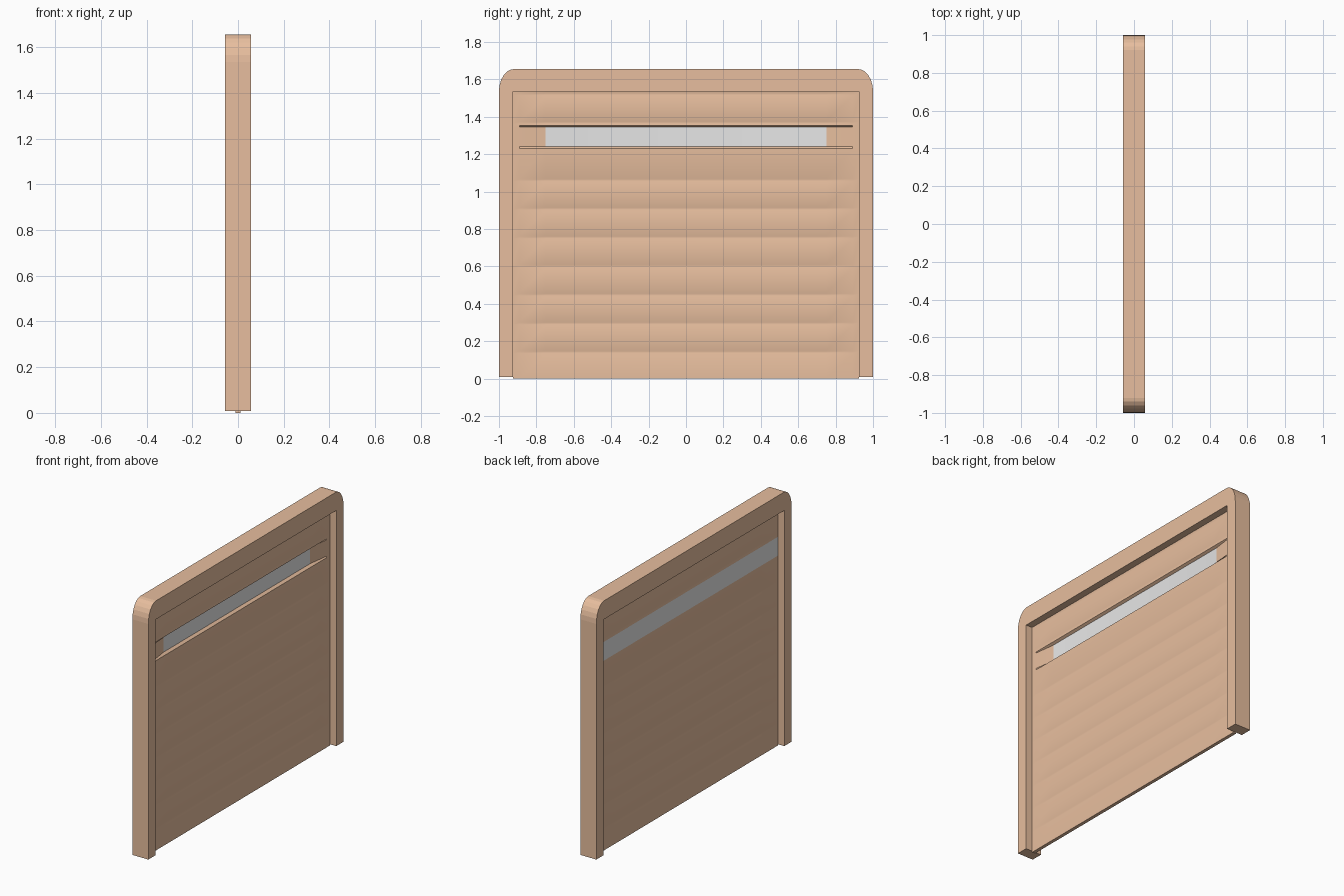
import bpy, bmesh, math

if "Cube" in bpy.data.objects:
    bpy.data.objects.remove(bpy.data.objects["Cube"])

def material(name, rgb):
    m = bpy.data.materials.new(name)
    m.diffuse_color = (*rgb, 1)
    m.use_nodes = True
    m.node_tree.nodes["Principled BSDF"].inputs["Base Color"].default_value = m.diffuse_color
    return m

TAN = material("tan paint", (0.80, 0.515, 0.342))
GREY = material("window grey", (0.80, 0.80, 0.80))

def make_object(name, bm, mats):
    bmesh.ops.recalc_face_normals(bm, faces=bm.faces[:])
    me = bpy.data.meshes.new(name)
    bm.to_mesh(me)
    bm.free()
    for m in mats:
        me.materials.append(m)
    ob = bpy.data.objects.new(name, me)
    bpy.context.collection.objects.link(ob)
    return ob

# Door surround: U-shaped profile with rounded upper corners, extruded in x
HALF_DEPTH, OPEN_Y, OPEN_Z, TOP, BASE = 0.057, 0.925, 1.535, 1.655, 0.008
half = [(OPEN_Y, OPEN_Z), (OPEN_Y, BASE), (1, BASE)]
for i in range(7):
    a = math.radians(15 * i)
    half.append((0.92 + 0.08 * math.cos(a), OPEN_Z + 0.12 * math.sin(a)))
outline = half + [(-y, z) for y, z in reversed(half)]
bm = bmesh.new()
face = bm.faces.new([bm.verts.new((-HALF_DEPTH, y, z)) for y, z in outline])
ext = bmesh.ops.extrude_face_region(bm, geom=[face])
moved = [g for g in ext["geom"] if isinstance(g, bmesh.types.BMVert)]
bmesh.ops.translate(bm, verts=moved, vec=(2 * HALF_DEPTH, 0, 0))
make_object("door_frame", bm, [TAN])

# Door panel: a grid of rows and columns on each side, with tapered grooves
THICK, PITCH, GROOVE = 0.011, 0.1533, 0.003
columns = [-OPEN_Y, -0.89, -0.75, 0.75, 0.89, OPEN_Y]
rows = [(0, 0, 0)]                      # height, front depth, back depth
for k in range(1, 11):
    z = PITCH * k
    if k == 8:                          # window recess replaces this groove
        rows += [(1.23, 0, 0), (1.24, 0.019, 0), (1.345, 0.019, 0), (1.352, 0, 0)]
    else:
        rows += [(z - 0.024, 0, 0), (z - 0.017, GROOVE, GROOVE),
                 (z - 0.007, GROOVE, GROOVE), (z, 0, 0)]
rows.append((OPEN_Z, 0, 0))

bm = bmesh.new()

def grid(side):
    verts = []
    for z, front, back in rows:
        depth = front if side > 0 else back
        verts.append([bm.verts.new((side * (THICK - (depth if abs(y) < 0.8 else 0)), y, z))
                      for y in columns])
    for r in range(len(rows) - 1):
        for c in range(len(columns) - 1):
            f = bm.faces.new((verts[r][c], verts[r][c + 1],
                              verts[r + 1][c + 1], verts[r + 1][c]))
            z0, z1 = rows[r][0], rows[r + 1][0]
            if side > 0:
                glass = z0 == 1.24 and c == 2
            else:
                glass = z0 >= 1.23 and z1 <= 1.352
            f.material_index = int(glass)
    return verts

front, back = grid(1), grid(-1)
# Close the panel's rim
for r in range(len(rows) - 1):
    for c in (0, -1):
        bm.faces.new((front[r][c], front[r + 1][c], back[r + 1][c], back[r][c]))
for c in range(len(columns) - 1):
    for r in (0, -1):
        bm.faces.new((front[r][c], front[r][c + 1], back[r][c + 1], back[r][c]))
panel = make_object("door_panel", bm, [TAN, GREY])

# Soft slat grooves, crisp window and rim edges
bpy.ops.object.select_all(action='DESELECT')
panel.select_set(True)
bpy.context.view_layer.objects.active = panel
bpy.ops.object.shade_smooth_by_angle(angle=math.radians(30))
